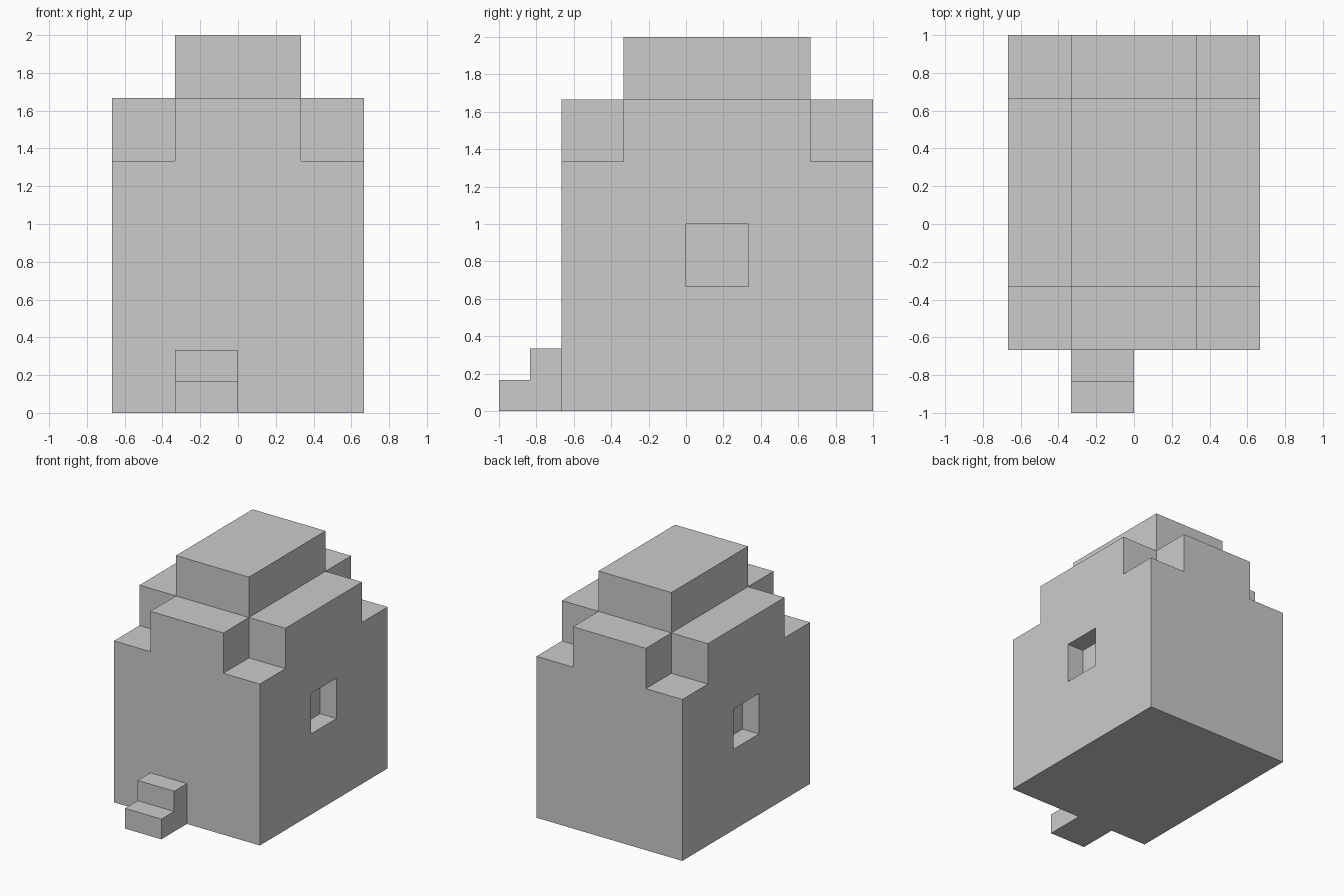
import bpy, bmesh

if "Cube" in bpy.data.objects:
    bpy.data.objects.remove(bpy.data.objects["Cube"])

T = 1 / 3  # the model's base grid unit


def make_object(name, bm):
    bmesh.ops.recalc_face_normals(bm, faces=bm.faces)
    mesh = bpy.data.meshes.new(name)
    bm.to_mesh(mesh)
    bm.free()
    obj = bpy.data.objects.new(name, mesh)
    bpy.context.collection.objects.link(obj)
    return obj


def boxes(name, bounds):
    """One object made of axis-aligned boxes, each ((x0, x1), (y0, y1), (z0, z1))."""
    bm = bmesh.new()
    for spans in bounds:
        verts = bmesh.ops.create_cube(bm, size=1)["verts"]
        for v in verts:
            v.co = [lo if c < 0 else hi for c, (lo, hi) in zip(v.co, spans)]
    return make_object(name, bm)


# Main block
body = boxes("body", [((-2 * T, 2 * T), (-2 * T, 3 * T), (0, 5 * T))])

# Cutters: four notched upper corners and a shallow window recess on each side
cuts = []
for x in ((-1, -T), (T, 1)):
    for y in ((-1, -T), (2 * T, 1.3)):
        cuts.append((x, y, (4 * T, 2)))
depth = 0.15
inner = 2 * T - depth
for x in ((-1, -inner), (inner, 1)):
    cuts.append((x, (0, T), (2 * T, 3 * T)))
cutter = boxes("recess_cutter", cuts)
cutter.hide_render = True

mod = body.modifiers.new("recesses", "BOOLEAN")
mod.operation = "DIFFERENCE"
mod.solver = "EXACT"
mod.object = cutter
bpy.context.view_layer.objects.active = body
bpy.ops.object.modifier_apply(modifier=mod.name)
bpy.data.objects.remove(cutter)

# Raised roof block
boxes("roof_cap", [((-T, T), (-T, 2 * T), (5 * T, 2))])

# Two front steps: side profile (y, z) extruded along x
profile = [(-1, 0), (-2 * T, 0), (-2 * T, T), (-2.5 * T, T), (-2.5 * T, T / 2), (-1, T / 2)]
bm = bmesh.new()
side = bm.faces.new([bm.verts.new((-T, y, z)) for y, z in profile])
ext = bmesh.ops.extrude_face_region(bm, geom=[side], use_keep_orig=True)
moved = [g for g in ext["geom"] if isinstance(g, bmesh.types.BMVert)]
bmesh.ops.translate(bm, verts=moved, vec=(T, 0, 0))
make_object("front_steps", bm)
